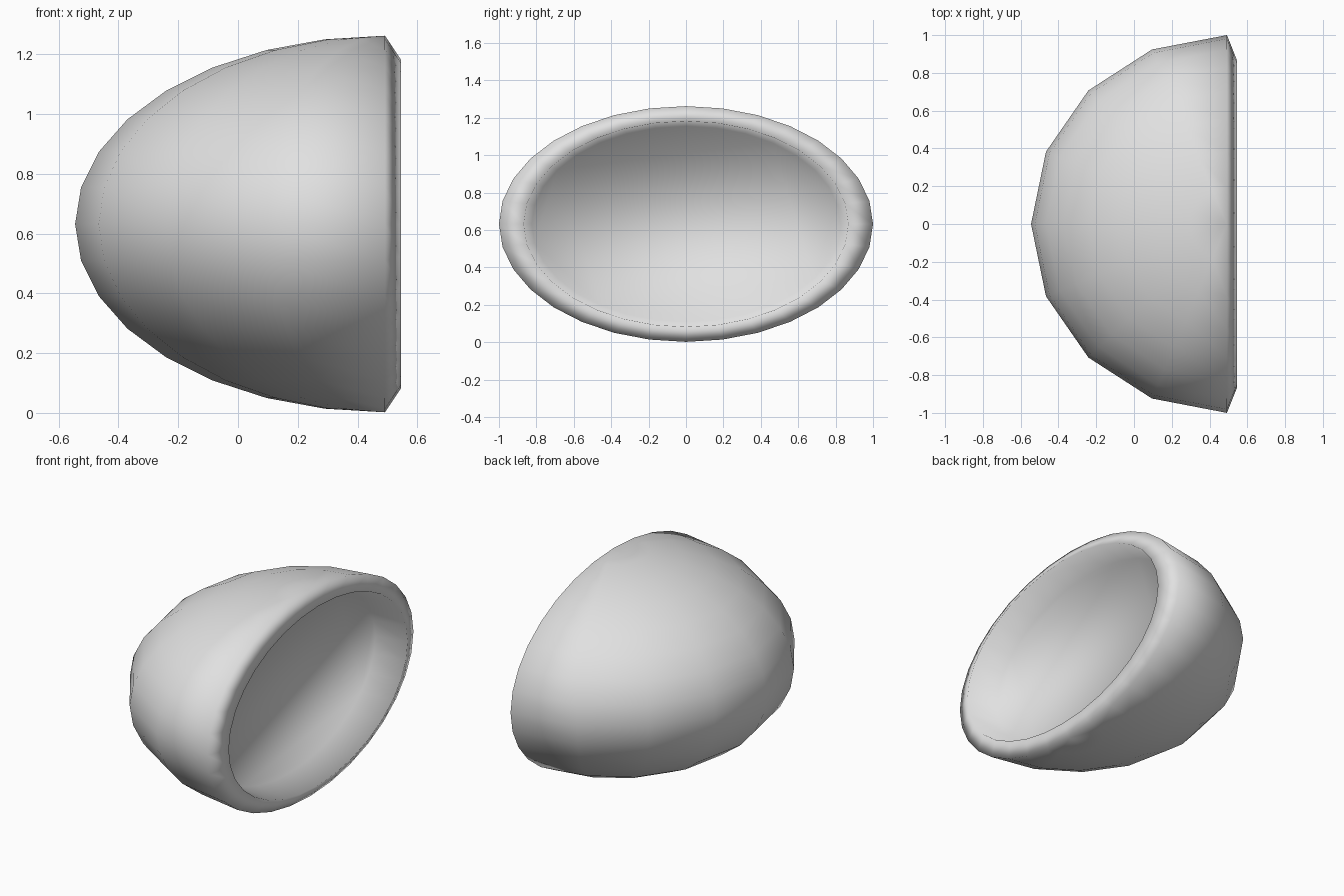
import bpy
import bmesh
from mathutils import Vector

cube = bpy.data.objects.get("Cube")
if cube:
    bpy.data.objects.remove(cube, do_unlink=True)

# One plain grey for the whole shell
grey = bpy.data.materials.new("light_grey")
grey.use_nodes = True
grey.diffuse_color = (0.75, 0.75, 0.75, 1)
grey.node_tree.nodes["Principled BSDF"].inputs["Base Color"].default_value = grey.diffuse_color

CENTRE_Z = 0.632

# Outer wall: half ellipsoid, poles along z, open toward +x
bm = bmesh.new()
bmesh.ops.create_uvsphere(bm, u_segments=16, v_segments=16, radius=1)
bmesh.ops.delete(bm, geom=[v for v in bm.verts if v.co.x > 0.001], context="VERTS")
for v in bm.verts:
    v.co = Vector((v.co.x * 1.037 + 0.492, v.co.y, v.co.z * 0.63 + CENTRE_Z))


def extrude_ring(edges, x, half_y, half_z):
    """Extrude a closed ring of edges to an ellipse of the given size at x."""
    old = [v.co for e in edges for v in e.verts]
    old_y = max(co.y for co in old)
    old_z = max(co.z for co in old) - CENTRE_Z
    geom = bmesh.ops.extrude_edge_only(bm, edges=edges)["geom"]
    verts = {g for g in geom if isinstance(g, bmesh.types.BMVert)}
    for v in verts:
        v.co = Vector((x, v.co.y * half_y / old_y,
                       CENTRE_Z + (v.co.z - CENTRE_Z) * half_z / old_z))
    return [e for e in bm.edges if e.verts[0] in verts and e.verts[1] in verts]


# Sloping rim, then a shallow recess with a flat floor
ring = [e for e in bm.edges if e.is_boundary]
ring = extrude_ring(ring, 0.545, 0.868, 0.55)
ring = extrude_ring(ring, 0.355, 0.825, 0.523)
bmesh.ops.contextual_create(bm, geom=ring)

bmesh.ops.recalc_face_normals(bm, faces=bm.faces)
for face in bm.faces:
    face.smooth = True

mesh = bpy.data.meshes.new("recessed_shell")
bm.to_mesh(mesh)
bm.free()
mesh.materials.append(grey)
bpy.context.collection.objects.link(bpy.data.objects.new("recessed_shell", mesh))
